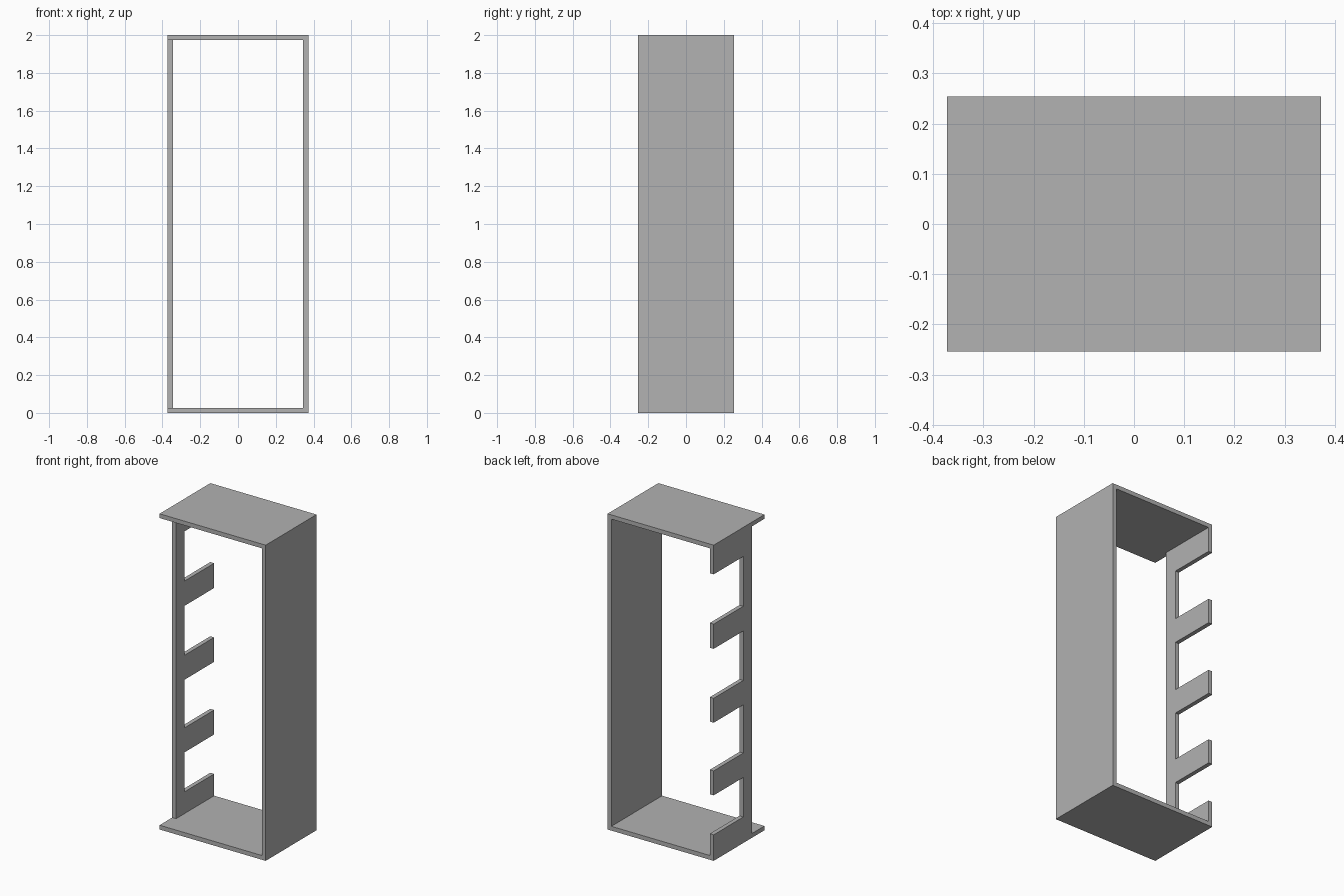
import bpy
import bmesh

cube = bpy.data.objects.get("Cube")
if cube:
    bpy.data.objects.remove(cube, do_unlink=True)

# Overall half width, half depth, height and board thickness
W, D, H, T = 0.372, 0.254, 2.0, 0.027

grey = bpy.data.materials.new("plain grey")
grey.use_nodes = True
colour = (0.445, 0.445, 0.445, 1)
grey.diffuse_color = colour
grey.node_tree.nodes["Principled BSDF"].inputs["Base Color"].default_value = colour


def board(name, profile, x0, x1):
    """Extrude a (y, z) outline from x0 to x1."""
    bm = bmesh.new()
    face = bm.faces.new([bm.verts.new((x0, y, z)) for y, z in profile])
    ext = bmesh.ops.extrude_face_region(bm, geom=[face])
    moved = [v for v in ext["geom"] if isinstance(v, bmesh.types.BMVert)]
    bmesh.ops.translate(bm, verts=moved, vec=(x1 - x0, 0, 0))
    bmesh.ops.recalc_face_normals(bm, faces=bm.faces)
    mesh = bpy.data.meshes.new(name)
    bm.to_mesh(mesh)
    bm.free()
    mesh.materials.append(grey)
    obj = bpy.data.objects.new(name, mesh)
    bpy.context.collection.objects.link(obj)
    return obj


def rect(z0, z1):
    return [(-D, z0), (D, z0), (D, z1), (-D, z1)]


# Top and bottom boards, solid left side
board("bottom_board", rect(0, T), -W, W)
board("top_board", rect(H - T, H), -W, W)
board("solid_side", rect(T, H - T), W - T, W)

# Notched right side: an upright with prongs reaching the back
POST_FRONT, POST_BACK = -0.127, -0.042
notches = [(0.165, 0.415), (0.57, 0.875), (1.03, 1.343), (1.5, 1.815)]
outline = [(POST_FRONT, T), (D, T)]
for low, high in notches:
    outline += [(D, low), (POST_BACK, low), (POST_BACK, high), (D, high)]
outline += [(D, H - T), (POST_FRONT, H - T)]
board("notched_side", outline, -W, -W + T)
